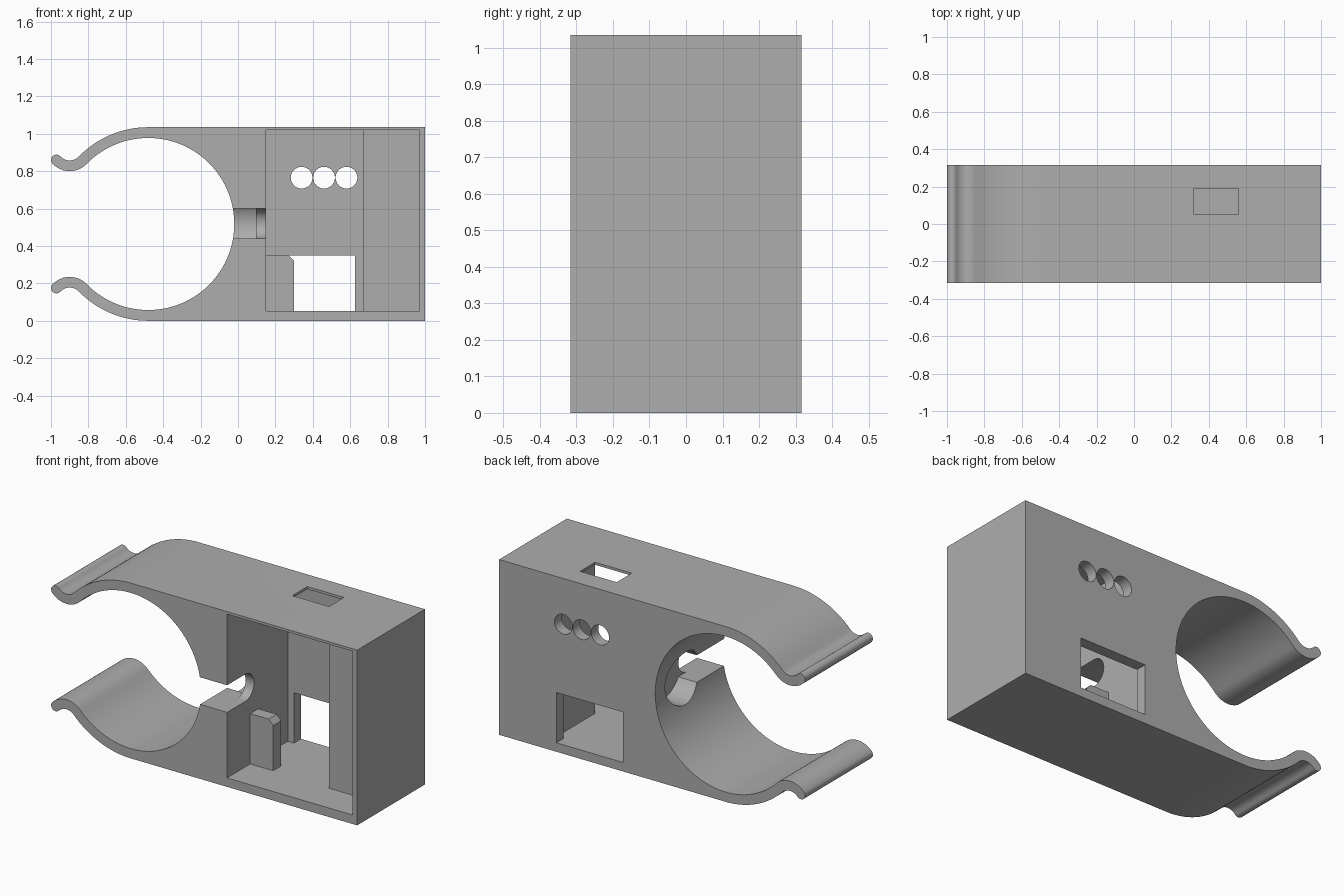
import bpy, bmesh
from math import cos, sin, pi, radians, acos

cube = bpy.data.objects.get("Cube")
if cube:
    bpy.data.objects.remove(cube, do_unlink=True)

grey = bpy.data.materials.new("plain grey")
grey.use_nodes = True
colour = (0.42, 0.42, 0.42, 1)
grey.diffuse_color = colour
grey.node_tree.nodes["Principled BSDF"].inputs["Base Color"].default_value = colour

HEIGHT, DEPTH = 1.035, 0.316
MID = HEIGHT / 2
FLOOR, BACK = 0.053, 0.25


def arc(cx, cy, r, start, end, n):
    return [(cx + r * cos(start + (end - start) * i / n),
             cy + r * sin(start + (end - start) * i / n)) for i in range(n + 1)]


def circle(cx, cy, r):
    return arc(cx, cy, r, 0, 2 * pi, 48)[:-1]


def rect(a0, b0, a1, b1):
    return [(a0, b0), (a1, b0), (a1, b1), (a0, b1)]


def prism(name, outline, axis, lo, hi):
    """Extrude a 2D outline along one axis between lo and hi."""
    place = {"x": lambda a, b, t: (t, a, b),
             "y": lambda a, b, t: (a, t, b),
             "z": lambda a, b, t: (a, b, t)}[axis]
    bm = bmesh.new()
    rings = [[bm.verts.new(place(a, b, t)) for a, b in outline] for t in (lo, hi)]
    n = len(outline)
    for ring in rings:
        bm.faces.new(ring)
    for i in range(n):
        j = (i + 1) % n
        bm.faces.new((rings[0][i], rings[0][j], rings[1][j], rings[1][i]))
    bmesh.ops.recalc_face_normals(bm, faces=bm.faces)
    mesh = bpy.data.meshes.new(name)
    bm.to_mesh(mesh)
    bm.free()
    mesh.materials.append(grey)
    obj = bpy.data.objects.new(name, mesh)
    bpy.context.collection.objects.link(obj)
    return obj


def activate(obj):
    bpy.ops.object.select_all(action="DESELECT")
    obj.select_set(True)
    bpy.context.view_layer.objects.active = obj


def cut(body, outline, axis, lo, hi):
    tool = prism("cutter", outline, axis, lo, hi)
    tool.hide_render = True
    activate(body)
    mod = body.modifiers.new("cut", "BOOLEAN")
    mod.operation, mod.solver, mod.object = "DIFFERENCE", "EXACT", tool
    bpy.ops.object.modifier_apply(modifier=mod.name)
    bpy.data.objects.remove(tool, do_unlink=True)


# Clip profile: upper half, then mirrored for the lower half
cx, r_in, r_out, lip_r = -0.48, 0.46, MID, 0.097
half = (r_out - r_in) / 2
reach = (r_in + r_out) / 2 + lip_r
lip_x = -0.9
turn = acos((lip_x - cx) / reach)
lip_z = MID + reach * sin(turn)
a0, a1 = turn - pi, radians(-137)
tip = (lip_x + lip_r * cos(a1), lip_z + lip_r * sin(a1))

upper = [(1, HEIGHT)]
upper += arc(cx, MID, r_out, pi / 2, turn, 16)
upper += arc(lip_x, lip_z, lip_r - half, a0, a1, 12)[1:]
upper += arc(*tip, half, a1 + pi, a1 + 2 * pi, 10)[1:]
upper += arc(lip_x, lip_z, lip_r + half, a1, a0, 12)[1:]
upper += arc(cx, MID, r_in, turn, 0, 40)[1:]
lower = [(x, HEIGHT - z) for x, z in reversed(upper[:-1])]
body = prism("clip_body", upper + lower, "y", -DEPTH, DEPTH)

# Main compartment, with a shallower bay beside it
cut(body, rect(0.15, FLOOR, 0.67, 1.02), "y", -0.5, BACK)
cut(body, rect(0.6, FLOOR, 0.97, 1.02), "y", -0.5, -0.11)

# Window and three round holes in the back wall
cut(body, rect(0.19, FLOOR, 0.625, 0.35), "y", 0.2, 0.5)
for x in (0.34, 0.46, 0.58):
    cut(body, circle(x, 0.765, 0.058), "y", 0.2, 0.5)

# Slot in the top wall
cut(body, rect(0.32, 0.05, 0.56, 0.19), "z", 0.95, 1.2)

# Round-ended passage from the front, and wide bore opening into the ring
slot = [(-0.5, 0.44)] + arc(-0.145, 0.52, 0.08, -pi / 2, pi / 2, 16) + [(-0.5, 0.6)]
cut(body, slot, "x", -0.2, 0.25)
cut(body, circle(0.07, 0.52, 0.155), "x", -0.3, 0.095)
cut(body, rect(-0.5, 0.44, 0.05, 0.6), "x", -0.3, 0.095)

# Small chamfered post standing against the compartment's side wall
post = prism("inner_post", [(0.14, 0.04), (0.3, 0.04), (0.3, 0.32),
                            (0.27, 0.35), (0.14, 0.35)], "y", -0.1, -0.025)

activate(body)
bpy.ops.object.shade_smooth_by_angle(angle=radians(30))
